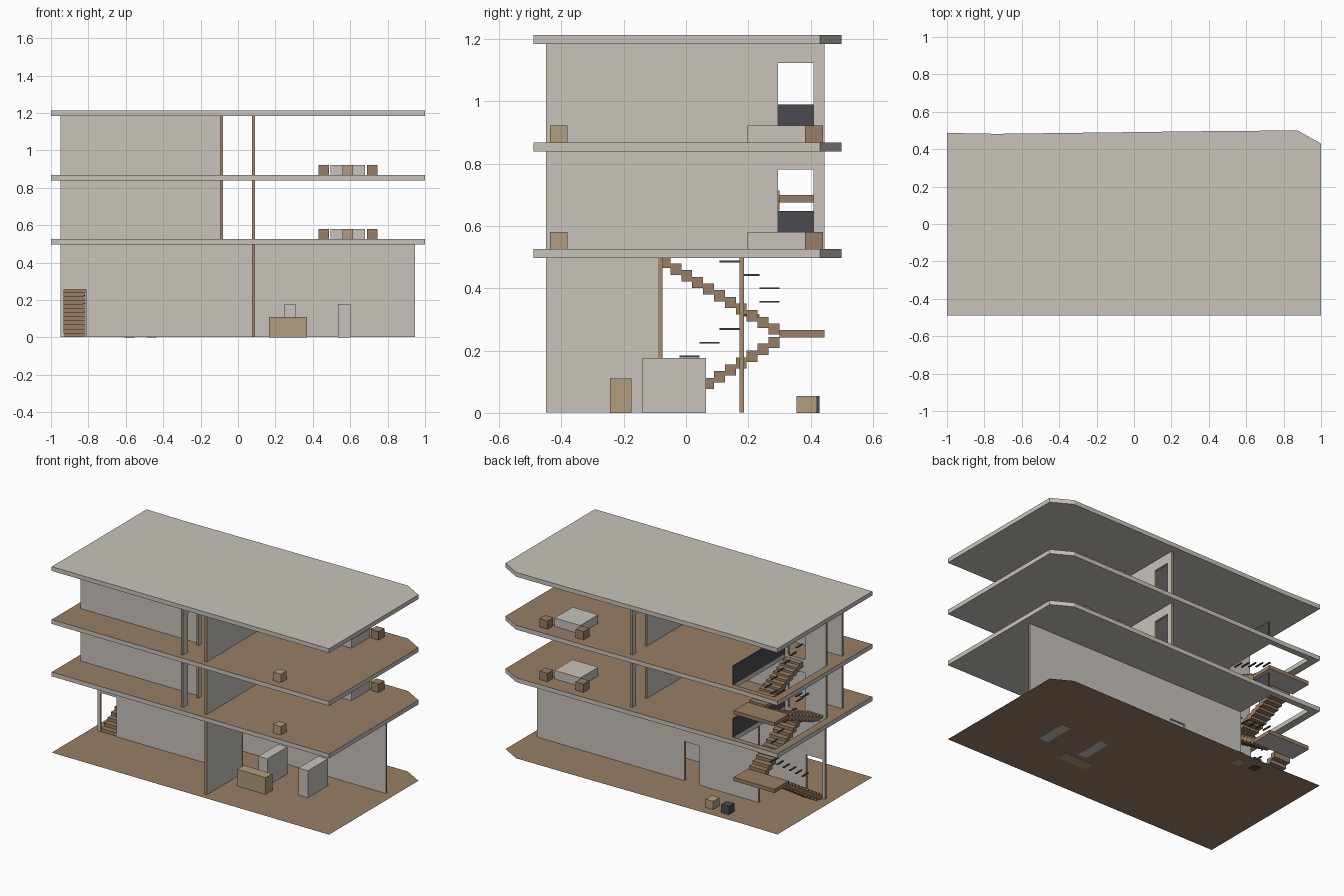
import bpy, bmesh
from mathutils import Vector

if "Cube" in bpy.data.objects:
    bpy.data.objects.remove(bpy.data.objects["Cube"], do_unlink=True)


def material(name, r, g, b):
    m = bpy.data.materials.new(name)
    m.use_nodes = True
    m.diffuse_color = (r, g, b, 1)
    m.node_tree.nodes["Principled BSDF"].inputs["Base Color"].default_value = (r, g, b, 1)
    return m


PLASTER = material("plaster", 0.58, 0.55, 0.50)
WOOD = material("brown wood", 0.31, 0.21, 0.13)
TAN = material("tan wood", 0.44, 0.34, 0.21)
EDGE = material("timber edge", 0.38, 0.27, 0.17)
DARK = material("dark metal", 0.07, 0.07, 0.08)


def finish(name, bm, mats, rule=None):
    """Turn a bmesh into an object; rule maps a face normal to a material slot."""
    bmesh.ops.recalc_face_normals(bm, faces=bm.faces)
    bm.normal_update()
    if rule:
        for f in bm.faces:
            f.material_index = rule(f.normal)
    me = bpy.data.meshes.new(name)
    bm.to_mesh(me)
    bm.free()
    for m in mats:
        me.materials.append(m)
    ob = bpy.data.objects.new(name, me)
    bpy.context.collection.objects.link(ob)
    return ob


def add_box(bm, x, y, z):
    verts = bmesh.ops.create_cube(bm, size=1)["verts"]
    for v in verts:
        v.co = Vector(r[0] + (c + 0.5) * (r[1] - r[0]) for c, r in zip(v.co, (x, y, z)))


def box(name, x, y, z, *mats, rule=None):
    bm = bmesh.new()
    add_box(bm, x, y, z)
    return finish(name, bm, mats, rule)


# Slabs: one outline, optional stairwell opening
OUTLINE = [(-1, -0.49), (1, -0.49), (1, 0.43), (0.875, 0.5), (0.45, 0.497),
           (-0.74, 0.482), (-1, 0.487)]
WELL_X, WELL_Y = (-0.95, -0.655), (-0.085, 0.445)
WELL = [(x, y) for x, y in zip(WELL_X + WELL_X[::-1],
                               (WELL_Y[0], WELL_Y[0], WELL_Y[1], WELL_Y[1]))]


def slab(name, z, thick, mats, opening=False):
    bm = bmesh.new()
    for loop in [OUTLINE, WELL] if opening else [OUTLINE]:
        vs = [bm.verts.new((x, y, z)) for x, y in loop]
        for i, v in enumerate(vs):
            bm.edges.new((v, vs[i - 1]))
    bmesh.ops.triangle_fill(bm, use_beauty=True, edges=bm.edges[:], normal=(0, 0, 1))
    if thick:
        ext = bmesh.ops.extrude_face_region(bm, geom=bm.faces[:])["geom"]
        top = [v for v in ext if isinstance(v, bmesh.types.BMVert)]
        bmesh.ops.translate(bm, verts=top, vec=(0, 0, thick))
    return finish(name, bm, mats, lambda n: int(n.z > 0.5) if len(mats) > 1 else 0)


slab("ground_floor", 0.001, 0, [WOOD])
slab("first_floor_slab", 0.498, 0.028, [PLASTER, WOOD], True)
slab("second_floor_slab", 0.84, 0.028, [PLASTER, WOOD], True)
slab("roof_slab", 1.185, 0.028, [PLASTER])

# Walls: plaster sides, timber on the free ends and door jambs
THICK, DOOR_H = 0.015, 0.255


def wall(name, axis, pos, span, z, door=None):
    bm = bmesh.new()

    def piece(run, height):
        across = (pos, pos + THICK)
        add_box(bm, *((run, across) if axis == 0 else (across, run)), height)

    if door:
        piece((span[0], door[0]), z)
        piece((door[1], span[1]), z)
        piece(door, (z[0] + DOOR_H, z[1]))
    else:
        piece(span, z)
    return finish(name, bm, [PLASTER, EDGE], lambda n: int(abs(n[axis]) > 0.5))


GROUND = (0.002, 0.498)
wall("ground_back_wall", 0, 0.172, (-0.655, 0.945), GROUND, (-0.23, -0.12))
wall("ground_middle_wall", 0, -0.09, (-0.95, 0.09), GROUND, (-0.93, -0.813))
wall("ground_cross_wall", 1, 0.075, (-0.45, -0.09), GROUND)

# Upper storeys repeat the same rooms and furniture
for storey, z0, z1 in (("first", 0.526, 0.84), ("second", 0.868, 1.185)):
    h = (z0, z1)
    wall(storey + "_long_cross_wall", 1, 0.075, (-0.45, 0.445), h, (0.295, 0.41))
    wall(storey + "_short_cross_wall", 1, -0.095, (-0.45, -0.26), h, (-0.4, -0.29))
    wall(storey + "_front_wall", 0, -0.265, (-0.95, -0.095), h)
    wall(storey + "_stair_wall", 0, -0.1, (-0.95, -0.655), h, (-0.8, -0.675))
    box(storey + "_stair_guard", (-0.655, -0.647), WELL_Y, (z0, z0 + 0.122), DARK)
    low = (z0, z0 + 0.055)
    box(storey + "_bed", (0.495, 0.68), (0.197, 0.382), low, PLASTER)
    box(storey + "_left_nightstand", (0.69, 0.747), (0.382, 0.44), low, WOOD)
    box(storey + "_right_nightstand", (0.43, 0.487), (0.382, 0.44), low, WOOD)
    box(storey + "_stool", (0.56, 0.615), (-0.437, -0.381), low, TAN)

# Ground floor furniture
box("counter", (0.165, 0.37), (-0.244, -0.175), (0, 0.11), TAN)
box("inner_cabinet", (0.245, 0.31), (-0.14, 0.065), (0, 0.177), PLASTER)
box("outer_cabinet", (0.535, 0.602), (-0.14, 0.065), (0, 0.177), PLASTER)
box("back_tan_crate", (-0.49, -0.435), (0.355, 0.42), (0, 0.055), TAN)
box("back_dark_crate", (-0.608, -0.553), (0.37, 0.428), (0, 0.055), DARK)

# Stairs: two flights round a half landing, with dashed handrails
STEPS, RAILS = 11, 6
Y0, Y1 = -0.085, 0.3
LOWER, UPPER = (-0.93, -0.815), (-0.785, -0.665)


def stairs(name, base, top):
    mid = (base + top) / 2 + 0.004
    run = (Y1 - Y0) / STEPS
    rail_run = (Y1 - Y0) / RAILS
    bm, rails = bmesh.new(), bmesh.new()
    for i in range(STEPS):
        y = (Y0 + i * run, Y0 + (i + 1) * run)
        up = base + (mid - base) * (i + 1) / (STEPS + 1)
        add_box(bm, LOWER, y, (max(up - 0.036, base), up))
        up = top - (top - mid) * (i + 1) / (STEPS + 1)
        add_box(bm, UPPER, y, (up - 0.036, up))
    for i in range(RAILS):
        y = (Y0 + i * rail_run, Y0 + (i + 1) * rail_run)
        t = (i + 0.5) / RAILS
        for x, z in ((-0.822, base + (mid - base) * t), (-0.78, top - (top - mid) * t)):
            add_box(rails, (x - 0.005, x + 0.005), y, (z + 0.11, z + 0.116))
    finish(name + "_steps", bm, [WOOD])
    finish(name + "_handrails", rails, [DARK])
    box(name + "_landing", WELL_X, (Y1, WELL_Y[1]), (mid - 0.024, mid),
        WOOD, PLASTER, rule=lambda n: int(n.z < -0.5))


stairs("lower_stair", 0.002, 0.522)
stairs("upper_stair", 0.526, 0.866)
